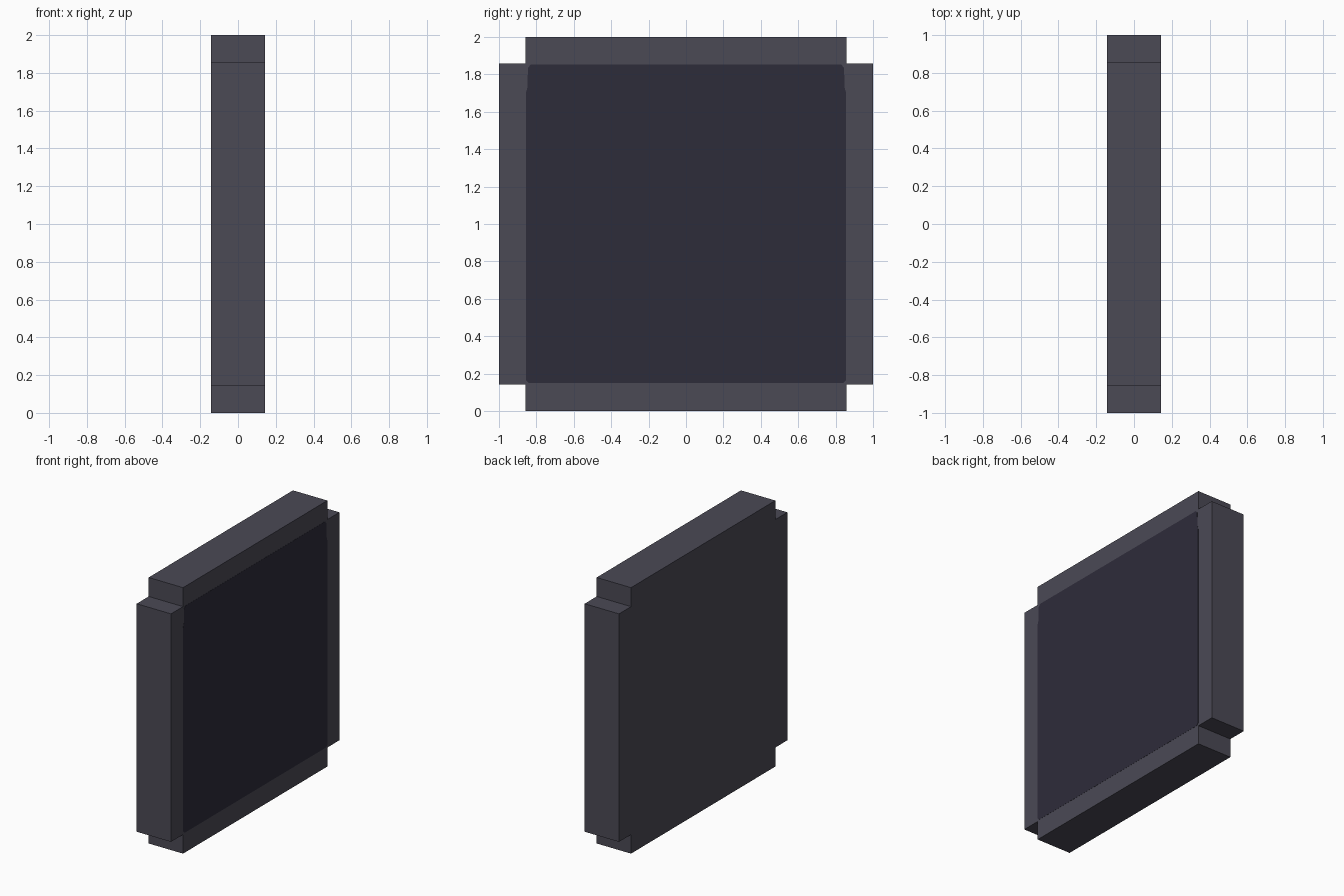
import bpy, bmesh

if "Cube" in bpy.data.objects:
    bpy.data.objects.remove(bpy.data.objects["Cube"])

T = 1 / 7        # half thickness, and width of each border strip
A = 1 - T        # half length of each border strip


def material(name, rgb):
    m = bpy.data.materials.new(name)
    m.diffuse_color = (*rgb, 1)
    m.use_nodes = True
    m.node_tree.nodes["Principled BSDF"].inputs["Base Color"].default_value = m.diffuse_color
    return m


def slab(name, outline, x0, x1, mat):
    """Extrude a (y, z) outline, given about the panel centre, from x0 to x1."""
    bm = bmesh.new()
    face = bm.faces.new([bm.verts.new((x0, y, z + 1)) for y, z in outline])
    ext = bmesh.ops.extrude_face_region(bm, geom=[face])
    verts = [g for g in ext["geom"] if isinstance(g, bmesh.types.BMVert)]
    bmesh.ops.translate(bm, verts=verts, vec=(x1 - x0, 0, 0))
    bmesh.ops.recalc_face_normals(bm, faces=bm.faces)
    me = bpy.data.meshes.new(name)
    bm.to_mesh(me)
    bm.free()
    me.materials.append(mat)
    ob = bpy.data.objects.new(name, me)
    bpy.context.collection.objects.link(ob)
    return ob


frame_mat = material("frame grey", (0.070, 0.067, 0.091))
screen_mat = material("screen dark", (0.027, 0.025, 0.042))

# Panel body: square with notched corners
body = [(-A, -1), (A, -1), (A, -A), (1, -A), (1, A), (A, A),
        (A, 1), (-A, 1), (-A, A), (-1, A), (-1, -A), (-A, -A)]
slab("panel_body", body, -T, T, frame_mat)

# Dark inlay on the +x face, narrowing slightly at the top corners
half = [(0.84, -0.85), (0.856, -0.835), (0.856, 0.70),
        (0.848, 0.73), (0.845, 0.835), (0.83, 0.853)]
inlay = half + [(-y, z) for y, z in reversed(half)]
slab("dark_inlay", inlay, T - 0.001, T + 0.001, screen_mat)
